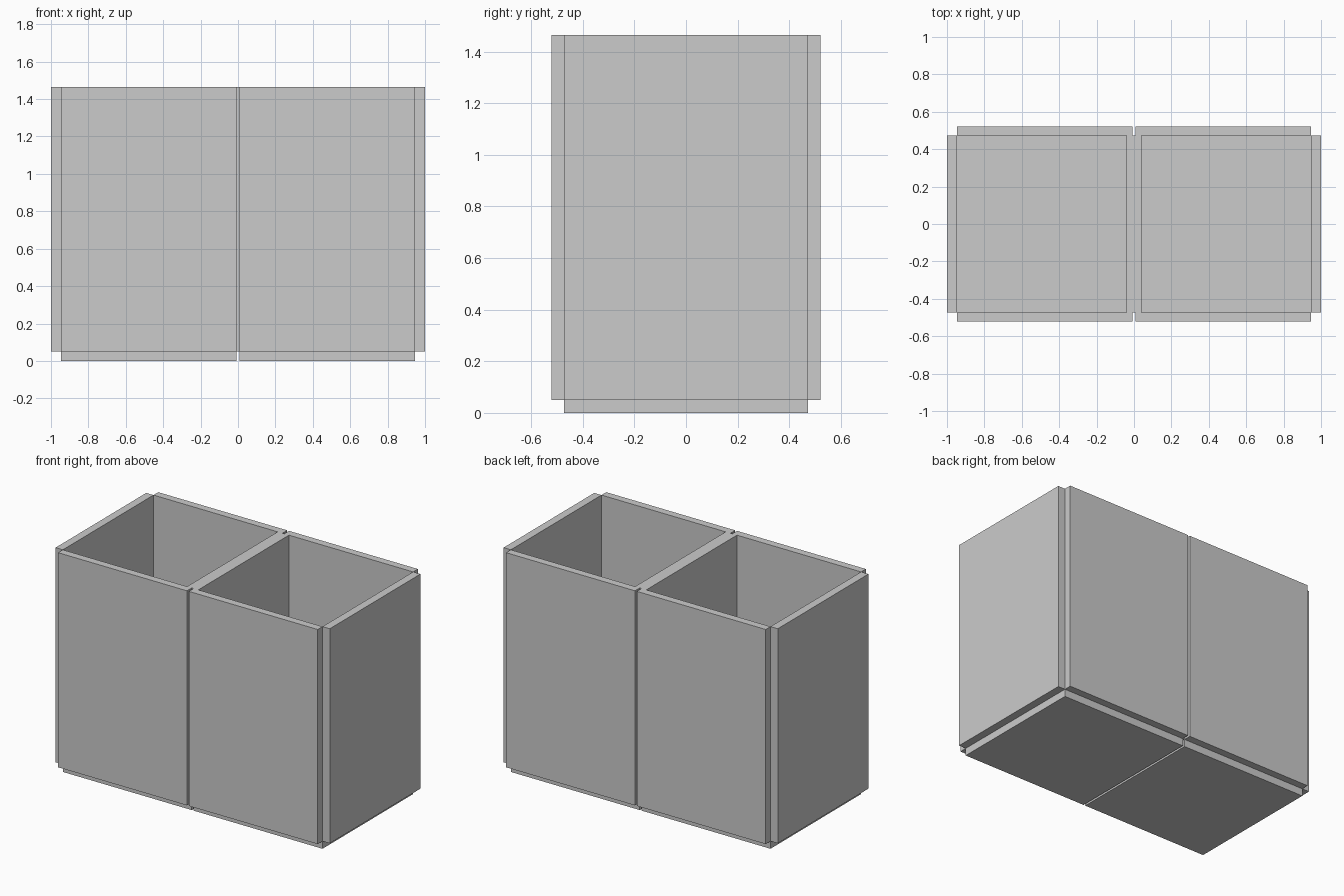
import bpy

if "Cube" in bpy.data.objects:
    bpy.data.objects.remove(bpy.data.objects["Cube"])

# Main dimensions
T = 0.05              # panel thickness
HX, HY = 0.947, 0.472  # inner half width and half depth
TOP = 1.465
GAP = 0.007           # half of the centre seam


def box(name, x0, x1, y0, y1, z0, z1):
    bpy.ops.mesh.primitive_cube_add(
        size=1, location=((x0 + x1) / 2, (y0 + y1) / 2, (z0 + z1) / 2))
    ob = bpy.context.object
    ob.name = name
    ob.scale = (x1 - x0, y1 - y0, z1 - z0)
    bpy.ops.object.transform_apply(location=True, rotation=False, scale=True)
    return ob


def mirrored(ob, x=False, y=False):
    mod = ob.modifiers.new("mirror", 'MIRROR')
    mod.use_axis = (x, y, False)
    mod.use_mirror_merge = False
    # origin moved to the world centre so both halves are symmetric
    ob.data.transform(ob.matrix_world)
    ob.matrix_world.identity()
    return ob


# Floor panels, one per compartment
mirrored(box("floor_panels", GAP, HX, -HY, HY, 0, T), x=True)

# Front and back panels, two on each side of the box
mirrored(box("front_back_panels", GAP, HX, -HY - T, -HY, T, TOP), x=True, y=True)

# End panels
mirrored(box("end_panels", HX, 1.0, -HY, HY, T, TOP), x=True)

# Thick divider between the two compartments
box("divider", -0.041, 0.041, -HY, HY, T, TOP)
